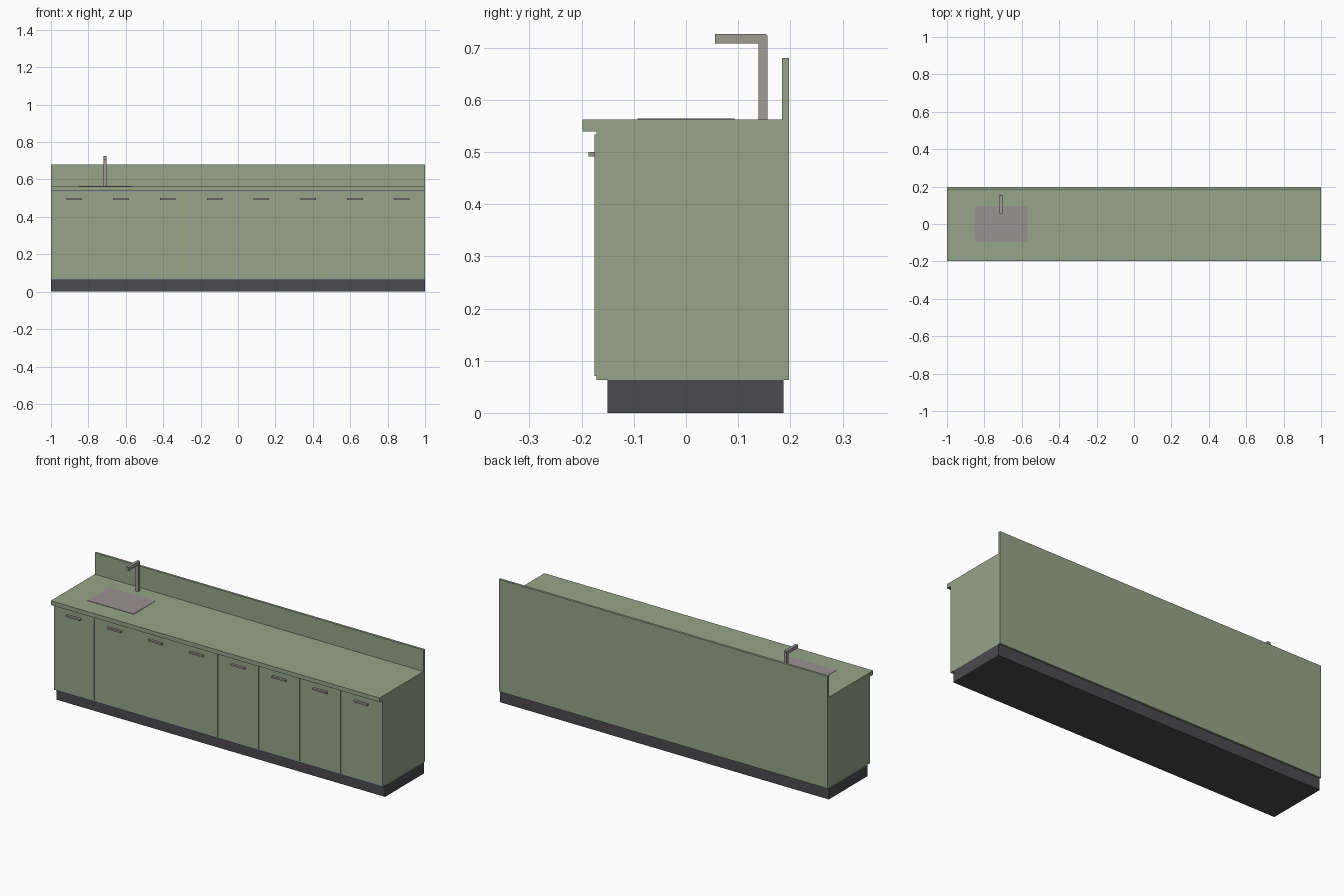
import bpy

old = bpy.data.objects.get("Cube")
if old:
    bpy.data.objects.remove(old, do_unlink=True)


def material(name, color):
    m = bpy.data.materials.new(name)
    m.use_nodes = True
    m.diffuse_color = (*color, 1)
    m.node_tree.nodes["Principled BSDF"].inputs["Base Color"].default_value = (*color, 1)
    return m


green = material("sage green", (0.305, 0.376, 0.25))
dark = material("dark plinth grey", (0.07, 0.069, 0.076))
metal = material("warm metal grey", (0.35, 0.325, 0.296))
steel = material("sink grey", (0.32, 0.285, 0.285))
gap_grey = material("blue grey gap", (0.27, 0.35, 0.37))


def prism(name, profile, x0, x1, mat):
    """Extrude a (y, z) profile along x."""
    n = len(profile)
    verts = [(x, y, z) for x in (x0, x1) for y, z in profile]
    faces = [tuple(range(n))[::-1], tuple(range(n, 2 * n))]
    faces += [(i, (i + 1) % n, (i + 1) % n + n, i + n) for i in range(n)]
    mesh = bpy.data.meshes.new(name)
    mesh.from_pydata(verts, [], faces)
    mesh.materials.append(mat)
    ob = bpy.data.objects.new(name, mesh)
    bpy.context.collection.objects.link(ob)
    return ob


def box(name, x, y, z, mat):
    profile = [(y[0], z[0]), (y[1], z[0]), (y[1], z[1]), (y[0], z[1])]
    return prism(name, profile, x[0], x[1], mat)


FULL = (-1, 1)
FRONT, BACK = -0.172, 0.197

# Recessed plinth
box("plinth", FULL, (-0.15, 0.187), (0, 0.063), dark)

# Cabinet body, worktop and upstand share one side profile
body = prism("cabinet_body", [
    (FRONT, 0.063), (BACK, 0.063), (BACK, 0.68), (0.184, 0.68),
    (0.184, 0.562), (-0.198, 0.562), (-0.198, 0.539), (FRONT, 0.539),
], *FULL, green)

# The recessed front behind the doors shows in the gaps
body.data.materials.append(gap_grey)
for face in body.data.polygons:
    if face.normal.y < -0.9 and abs(face.center.y - FRONT) < 0.001:
        face.material_index = 1

# Eight doors, each with a bar handle
WIDTH = 0.25
for i in range(8):
    cx = -1 + WIDTH * (i + 0.5)
    half = WIDTH / 2 - 0.0025
    box(f"door_{i + 1}", (cx - half, cx + half), (-0.175, FRONT), (0.071, 0.534), green)
    box(f"handle_{i + 1}", (cx - 0.042, cx + 0.042), (-0.187, -0.175), (0.491, 0.5), metal)

# Sink plate on the worktop
box("sink", (-0.85, -0.57), (-0.093, 0.093), (0.562, 0.564), steel)

# Right-angled tap
prism("tap", [
    (0.139, 0.562), (0.156, 0.562), (0.156, 0.723), (0.153, 0.726),
    (0.056, 0.726), (0.056, 0.708), (0.139, 0.708),
], -0.72, -0.704, metal)
